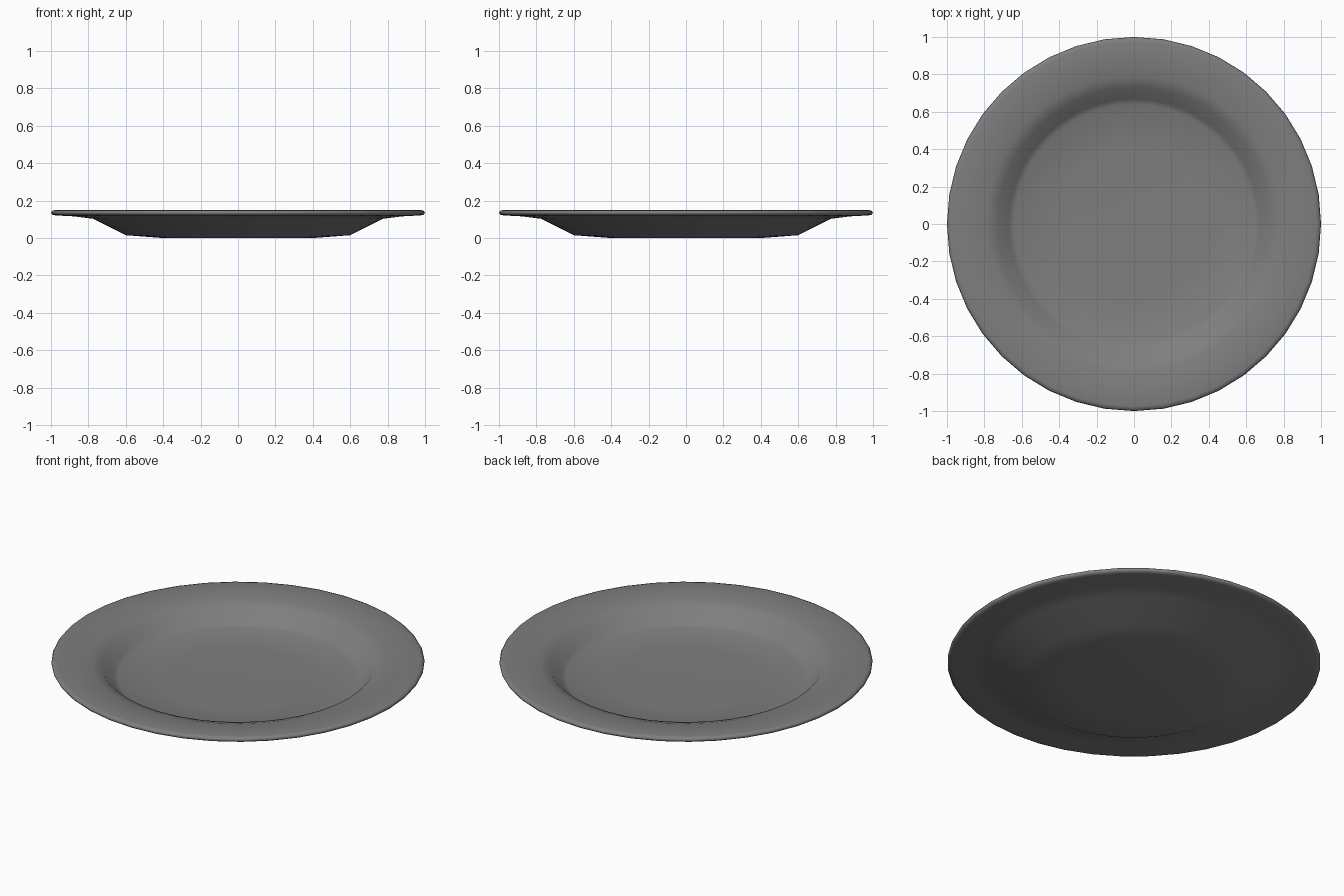
import bpy, bmesh, math

if "Cube" in bpy.data.objects:
    bpy.data.objects.remove(bpy.data.objects["Cube"])

# Plate cross-section (radius, height): underside, rim edge, then upper face
PROFILE = [
    (0.0, 0.003), (0.40, 0.003), (0.60, 0.015), (0.775, 0.103), (0.88, 0.116),
    (0.975, 0.121), (0.993, 0.125), (1.0, 0.135), (0.993, 0.146), (0.975, 0.150),
    (0.88, 0.146), (0.79, 0.138), (0.73, 0.119), (0.67, 0.053), (0.64, 0.040),
    (0.40, 0.032), (0.0, 0.030),
]
SIDES = 40

# Revolve the cross-section around z
bm = bmesh.new()
verts = [bm.verts.new((r, 0, z)) for r, z in PROFILE]
edges = [bm.edges.new(pair) for pair in zip(verts, verts[1:])]
bmesh.ops.spin(bm, geom=verts + edges, cent=(0, 0, 0), axis=(0, 0, 1),
               angle=math.tau, steps=SIDES, use_duplicate=False)
bmesh.ops.translate(bm, verts=bm.verts, vec=(0, 0, -0.003 + 0.003))
bmesh.ops.remove_doubles(bm, verts=bm.verts, dist=0.0005)
bmesh.ops.recalc_face_normals(bm, faces=bm.faces)
for v in bm.verts:
    if v.co.z < 0.004:
        v.co.z = 0.0
mesh = bpy.data.meshes.new("plate")
bm.to_mesh(mesh)
bm.free()

plate = bpy.data.objects.new("plate", mesh)
bpy.context.collection.objects.link(plate)
mesh.shade_smooth()

# Dark grey glaze
glaze = bpy.data.materials.new("dark_grey")
glaze.diffuse_color = (0.21, 0.21, 0.21, 1)
glaze.use_nodes = True
glaze.node_tree.nodes["Principled BSDF"].inputs["Base Color"].default_value = glaze.diffuse_color
mesh.materials.append(glaze)
